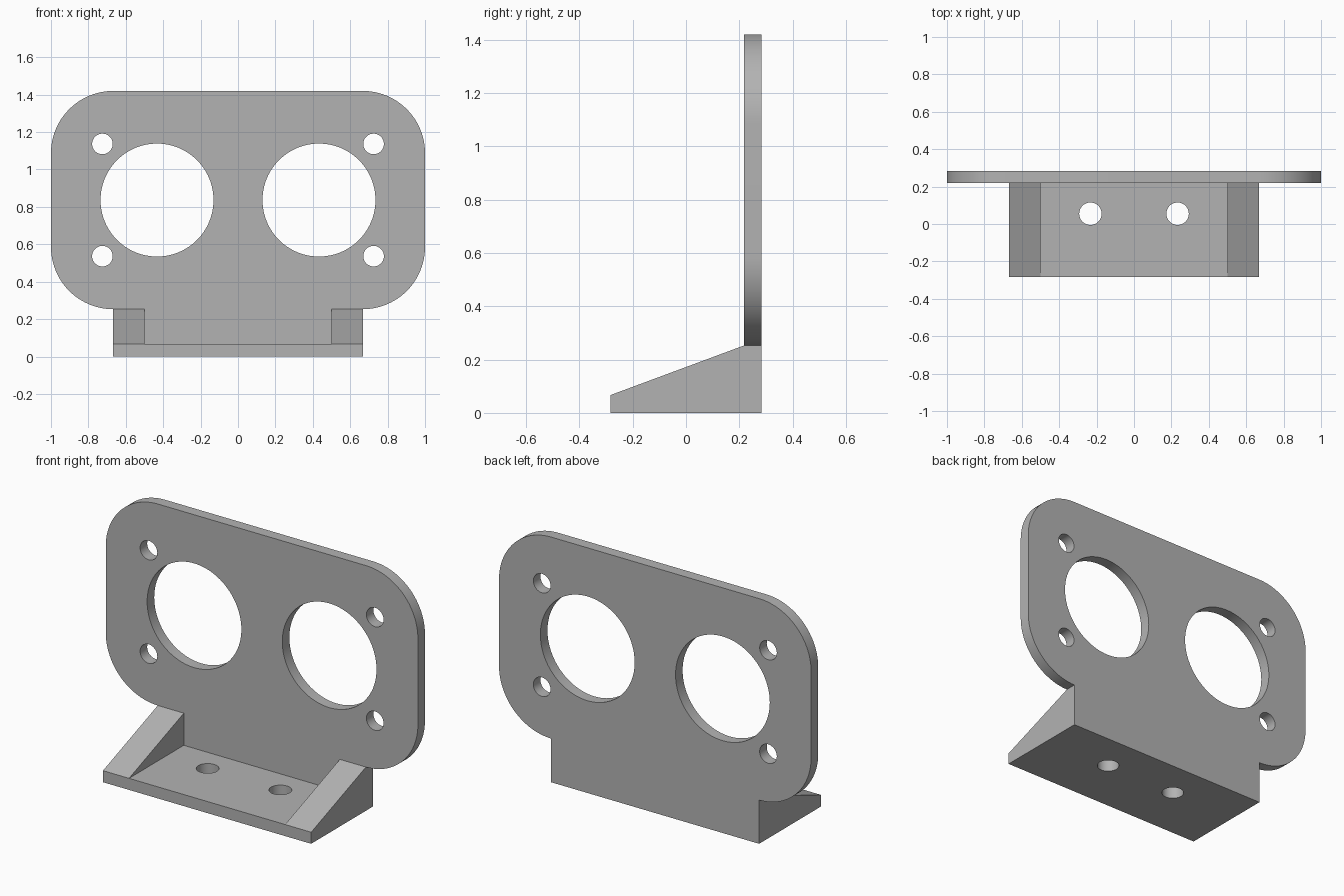
import bpy
import bmesh
from math import cos, sin, pi, radians

cube = bpy.data.objects.get("Cube")
if cube:
    bpy.data.objects.remove(cube, do_unlink=True)

# Dimensions
WIDTH, HEIGHT = 2.0, 1.42
THICK = 0.065
BACK, FRONT = 0.283, -0.283
WALL = BACK - THICK          # front surface of the upright plate
FOOT = 0.667                 # half width of the foot
SHELF_TOP = 0.067
RIB_INNER = 0.5
RIB_TOP = 0.253
RADIUS = WIDTH / 2 - FOOT    # corner radius of the upright plate

grey = bpy.data.materials.new("plain_grey")
grey.use_nodes = True
colour = (0.45, 0.45, 0.45, 1)
grey.diffuse_color = colour
grey.node_tree.nodes["Principled BSDF"].inputs["Base Color"].default_value = colour


def arc(cx, cy, r, start, end, steps):
    angles = [radians(start + (end - start) * i / steps) for i in range(steps + 1)]
    return [(cx + r * cos(a), cy + r * sin(a)) for a in angles]


def circle(cx, cy, r, steps=64):
    return arc(cx, cy, r, 0, 360, steps)[:-1]


def extruded(name, loops, depth, location, rotation):
    """Fill an outline with holes and extrude it evenly about its plane."""
    curve = bpy.data.curves.new(name, "CURVE")
    curve.dimensions = "2D"
    curve.fill_mode = "BOTH"
    curve.extrude = depth / 2
    for loop in loops:
        spline = curve.splines.new("POLY")
        spline.points.add(len(loop) - 1)
        for point, (x, y) in zip(spline.points, loop):
            point.co = (x, y, 0, 1)
        spline.use_cyclic_u = True
    obj = bpy.data.objects.new(name, curve)
    bpy.context.collection.objects.link(obj)
    obj.location, obj.rotation_euler = location, rotation
    bpy.ops.object.select_all(action="DESELECT")
    obj.select_set(True)
    bpy.context.view_layer.objects.active = obj
    bpy.ops.object.convert(target="MESH")
    obj = bpy.context.object
    # Weld the caps to the sides and clean up the flat faces
    bm = bmesh.new()
    bm.from_mesh(obj.data)
    bmesh.ops.remove_doubles(bm, verts=bm.verts, dist=1e-5)
    bmesh.ops.dissolve_limit(bm, angle_limit=radians(0.5), verts=bm.verts, edges=bm.edges)
    bmesh.ops.recalc_face_normals(bm, faces=bm.faces)
    bm.to_mesh(obj.data)
    bm.free()
    obj.data.materials.clear()
    obj.data.materials.append(grey)
    bpy.ops.object.shade_smooth_by_angle(angle=radians(30))
    return obj


# Upright plate: rounded panel with a tab to the ground, two large and four small holes
low, high = RIB_TOP + RADIUS, HEIGHT - RADIUS
right_half = ([(FOOT, 0)] + arc(FOOT, low, RADIUS, -90, 0, 24)
              + arc(FOOT, high, RADIUS, 0, 90, 24))
outline = right_half + [(-x, z) for x, z in reversed(right_half)]
middle = (RIB_TOP + HEIGHT) / 2
holes = []
for side in (-1, 1):
    holes.append(circle(side * 0.433, middle, 0.302, 96))
    for step in (-0.3, 0.3):
        holes.append(circle(side * 0.725, middle + step, 0.055, 48))
extruded("upright_plate", [outline] + holes, THICK,
         (0, BACK - THICK / 2, 0), (pi / 2, 0, 0))

# Base shelf with two screw holes
shelf = [(-FOOT, FRONT), (FOOT, FRONT), (FOOT, WALL), (-FOOT, WALL)]
screws = [circle(side * 0.233, 0.055, 0.06, 48) for side in (-1, 1)]
extruded("base_shelf", [shelf] + screws, SHELF_TOP, (0, 0, SHELF_TOP / 2), (0, 0, 0))

# Triangular ribs bracing the plate at both ends of the shelf
rib = [(FRONT, SHELF_TOP), (WALL, SHELF_TOP), (WALL, RIB_TOP)]
for name, side in (("left_rib", 1), ("right_rib", -1)):
    extruded(name, [rib], FOOT - RIB_INNER,
             (side * (FOOT + RIB_INNER) / 2, 0, 0), (pi / 2, 0, pi / 2))
